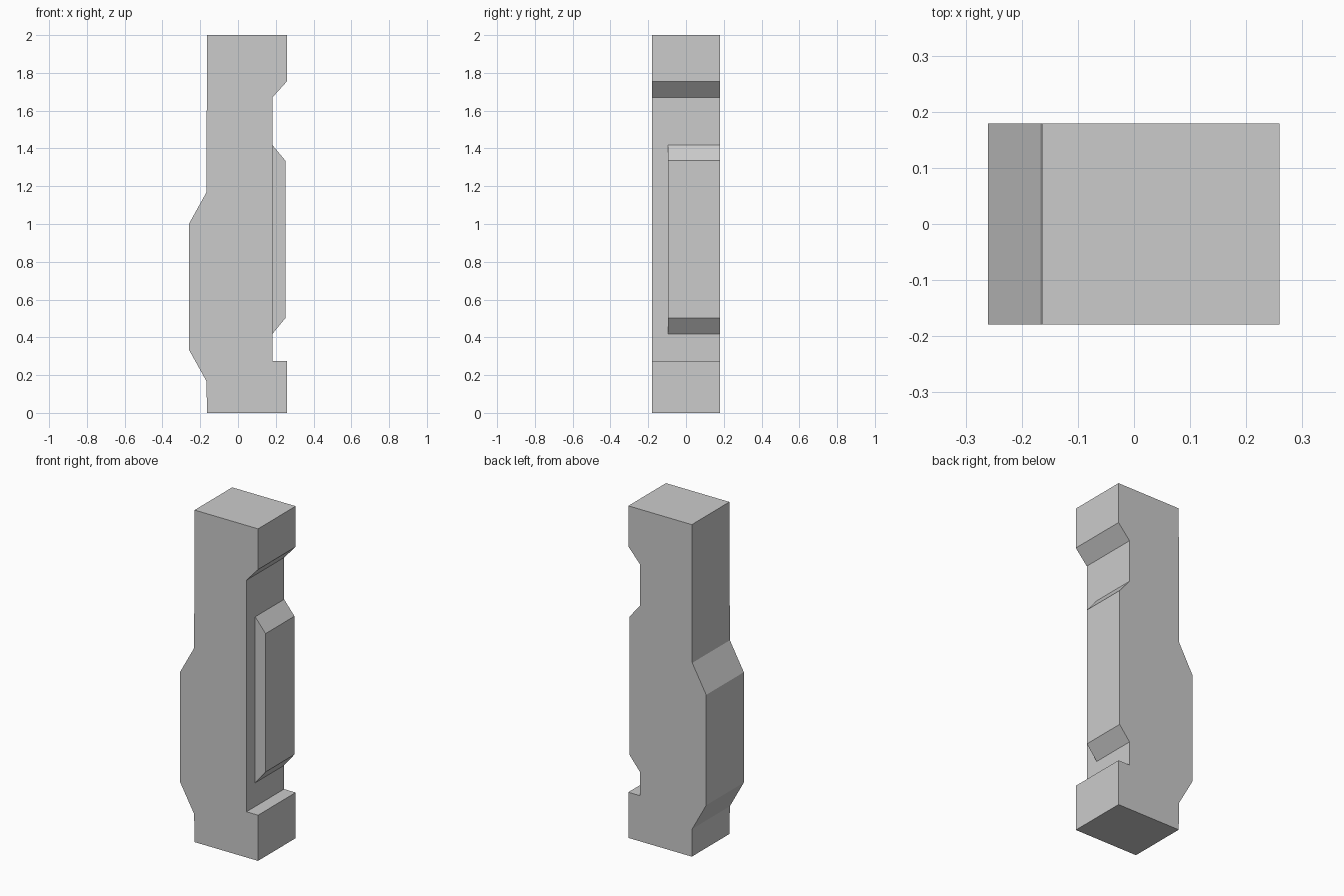
import bpy, bmesh

if "Cube" in bpy.data.objects:
    bpy.data.objects.remove(bpy.data.objects["Cube"])


def extrude_profile(name, profile, y0, y1):
    """Extrude an x-z outline from y0 to y1."""
    bm = bmesh.new()
    face = bm.faces.new([bm.verts.new((x, y0, z)) for x, z in profile])
    result = bmesh.ops.extrude_face_region(bm, geom=[face])
    verts = [v for v in result["geom"] if isinstance(v, bmesh.types.BMVert)]
    bmesh.ops.translate(bm, verts=verts, vec=(0, y1 - y0, 0))
    bmesh.ops.recalc_face_normals(bm, faces=bm.faces)
    mesh = bpy.data.meshes.new(name)
    bm.to_mesh(mesh)
    bm.free()
    obj = bpy.data.objects.new(name, mesh)
    bpy.context.collection.objects.link(obj)
    return obj


HALF_DEPTH = 0.179

# Pillar with a bulge on the left and a recess on the right
extrude_profile("pillar_body", [
    (-0.164, 0), (0.259, 0), (0.259, 0.275), (0.182, 0.275),
    (0.182, 1.67), (0.259, 1.755), (0.259, 2), (-0.164, 2),
    (-0.167, 1.168), (-0.26, 1.0), (-0.26, 0.335), (-0.167, 0.168),
], -HALF_DEPTH, HALF_DEPTH)

# Raised pad in the recess, flush with the back side
extrude_profile("raised_pad", [
    (0.182, 0.418), (0.251, 0.502), (0.251, 1.335), (0.182, 1.418),
], -0.096, HALF_DEPTH)
